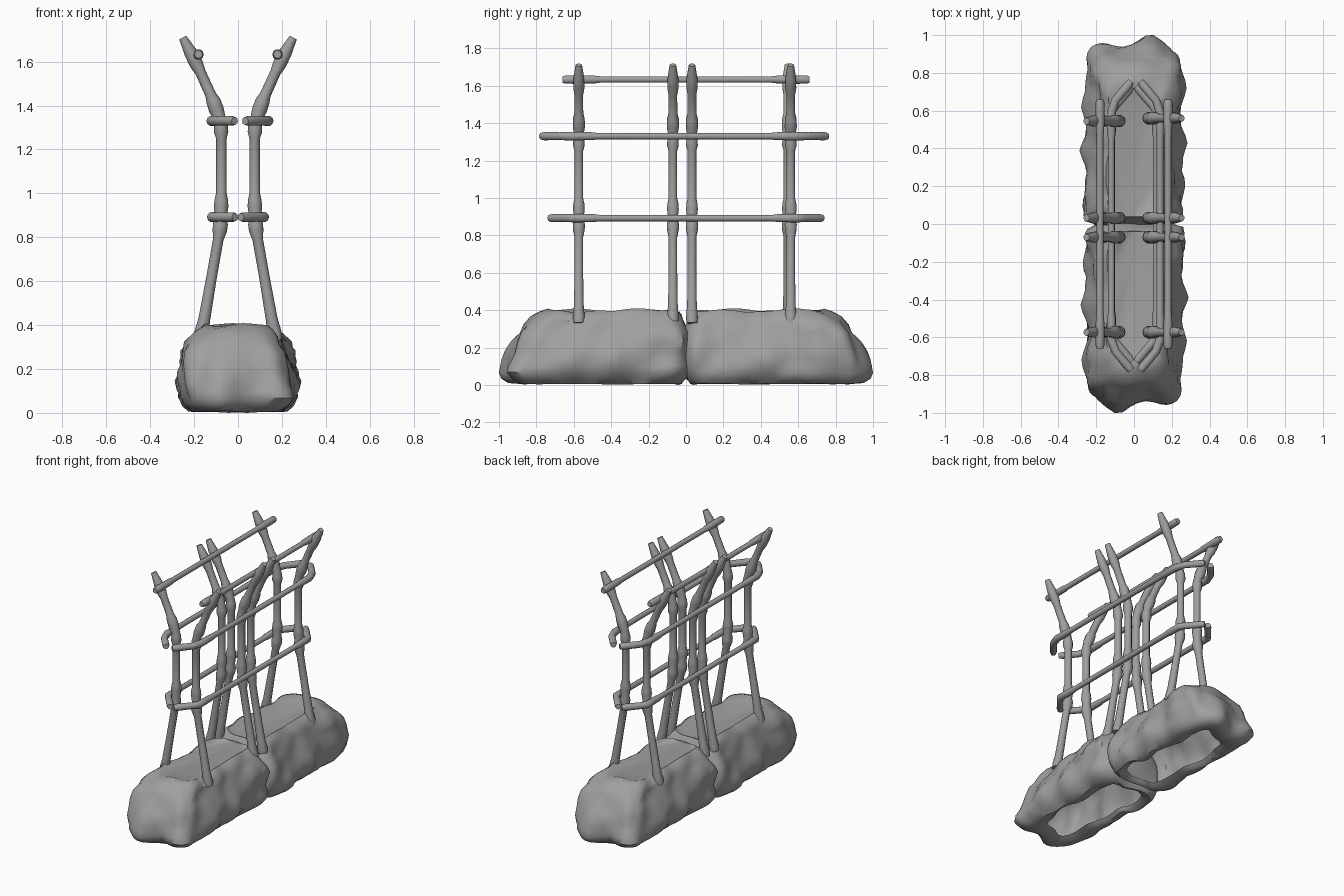
import bpy, bmesh, math
from mathutils import Vector, noise

cube = bpy.data.objects.get("Cube")
if cube:
    bpy.data.objects.remove(cube, do_unlink=True)

grey = bpy.data.materials.new("stone_grey")
grey.use_nodes = True
grey.diffuse_color = (0.35, 0.35, 0.35, 1)
grey.node_tree.nodes["Principled BSDF"].inputs["Base Color"].default_value = (0.35, 0.35, 0.35, 1)


def finish(name, bm, angle):
    bmesh.ops.recalc_face_normals(bm, faces=bm.faces)
    mesh = bpy.data.meshes.new(name)
    bm.to_mesh(mesh)
    bm.free()
    mesh.materials.append(grey)
    mesh.shade_smooth()
    mesh.set_sharp_from_angle(angle=math.radians(angle))
    obj = bpy.data.objects.new(name, mesh)
    bpy.context.collection.objects.link(obj)
    return obj


def skin(bm, rings):
    """Join a list of equal vertex rings with quads."""
    n = len(rings[0])
    for a, b in zip(rings, rings[1:]):
        for i in range(n):
            j = (i + 1) % n
            bm.faces.new((a[i], a[j], b[j], b[i]))


def tube(name, path, ref, sides=10):
    """Round pole through (point, radius) pairs, capped at both ends."""
    bm = bmesh.new()
    pts = [Vector(p) for p, r in path]
    rings = []
    for k, (p, r) in enumerate(path):
        t = (pts[min(k + 1, len(pts) - 1)] - pts[max(k - 1, 0)]).normalized()
        u = t.cross(ref).normalized()
        v = t.cross(u)
        rings.append([bm.verts.new(pts[k] + r * (u * math.cos(a) + v * math.sin(a)))
                      for a in (math.tau * i / sides for i in range(sides))])
    skin(bm, rings)
    bm.faces.new(rings[0])
    bm.faces.new(rings[-1])
    return finish(name, bm, 40)


# Rocky base: an open-bottomed shell with a curled rim, made as two halves.
# Each level: inset along the sides, inset at the outer end, inset at the inner end, height
LEVELS = [(0.12, 0.16, 0.08, 0.03), (0.09, 0.11, 0.06, 0.008), (0.055, 0.07, 0.04, 0.005),
          (0.025, 0.03, 0.02, 0.03), (0.005, 0.005, 0.01, 0.065), (0.0, 0.0, 0.0, 0.1),
          (0.002, 0.01, 0.0, 0.14), (0.006, 0.025, 0.0, 0.18), (0.012, 0.045, 0.0, 0.23),
          (0.02, 0.07, 0.005, 0.28), (0.038, 0.1, 0.015, 0.32), (0.06, 0.135, 0.025, 0.355),
          (0.085, 0.18, 0.035, 0.385), (0.11, 0.225, 0.045, 0.4), (0.135, 0.27, 0.055, 0.387)]
ARC, LONG, SHORT = 6, 20, 7


def outline(half_x, y_low, y_high):
    """Rounded rectangle as (point, outward direction) pairs."""
    r = min(0.1, half_x * 0.6)
    corners = ((1, y_low + r, -90), (1, y_high - r, 0), (-1, y_high - r, 90), (-1, y_low + r, 180))
    loop = []
    for k, (sx, cy, start) in enumerate(corners):
        for i in range(ARC + 1):
            a = math.radians(start + 90 * i / ARC)
            out = Vector((math.cos(a), math.sin(a), 0))
            loop.append((Vector((sx * (half_x - r), cy, 0)) + out * r, out))
        # straight run up to the next corner
        here = loop[-1]
        nsx, ncy, nstart = corners[(k + 1) % 4]
        there = Vector((nsx * (half_x - r), ncy, 0)) + here[1] * r
        steps = LONG if k % 2 == 0 else SHORT
        for i in range(1, steps):
            loop.append((here[0].lerp(there, i / steps), here[1]))
    return loop


def rock_half(name, turn):
    bm = bmesh.new()
    rings = []
    for k, (inset, outer, inner, z) in enumerate(LEVELS):
        ring = []
        for p, out in outline(0.25 - inset, -0.015 + inner, 0.955 - outer):
            p.z = z
            # rounded lumps with creases between them
            if k < len(LEVELS) - 1:
                d = noise.voronoi(p * 4.6 + Vector((3.1, 0.4, 1.7)))[0][0]
                lump = 0.09 * (0.48 - d) + 0.012 * noise.noise(p * 10)
                reach = 0.4 if k > 10 or out.y < -0.5 else 1.0
                p += out * lump * reach
                p.z += lump * (0.4 if k > 10 else 0.15)
            # stones that jut out of the end and the long side
            low = math.exp(-((z - 0.09) / 0.13) ** 2)
            p.y += 0.05 * max(0, out.y) * low * math.exp(-((p.x - 0.08) / 0.07) ** 2)
            p.x += 0.035 * max(0, out.x) * low * math.exp(-((p.y - 0.24) / 0.07) ** 2)
            ring.append(bm.verts.new(p))
        rings.append(ring)
    skin(bm, rings)
    bm.faces.new(rings[-1])
    # settle on the ground, and set the furthest stone at the end of the base
    bottom = min(v.co.z for v in bm.verts)
    slip = 1 - max(v.co.y for v in bm.verts)
    for v in bm.verts:
        v.co.z -= bottom * max(0, 1 - v.co.z / 0.25)
        v.co.y += slip * max(0, v.co.y)
        if turn:
            v.co.x, v.co.y = -v.co.x, -v.co.y
    return finish(name, bm, 42)


rock_half("rock_base_back", False)
rock_half("rock_base_front", True)

# Posts: height, distance from the middle, radius, with knots at the rails
POST = [(0.33, 0.172, 0.030), (0.36, 0.167, 0.033), (0.43, 0.153, 0.027), (0.62, 0.12, 0.024),
        (0.79, 0.09, 0.024), (0.83, 0.083, 0.033), (0.86, 0.08, 0.034), (0.89, 0.078, 0.027),
        (0.94, 0.077, 0.033), (0.97, 0.076, 0.031), (1.0, 0.076, 0.024), (1.25, 0.076, 0.024),
        (1.28, 0.077, 0.033), (1.31, 0.078, 0.031), (1.34, 0.083, 0.027), (1.38, 0.098, 0.034),
        (1.42, 0.112, 0.033), (1.45, 0.125, 0.025), (1.55, 0.17, 0.024), (1.59, 0.19, 0.031),
        (1.64, 0.215, 0.030), (1.71, 0.252, 0.018)]


def rail(name, side, x, z, half, shift, bend):
    """Lengthwise rail, thicker near the outer posts, ends bent inward."""
    path = [(x, 0.66, 0.018), (x, 0.645, 0.023)]
    if bend:
        path = [(x - 0.105, half, 0.018), (x - 0.09, half - 0.02, 0.023), (x - 0.022, half - 0.1, 0.022)]
    path += [(x, y, r) for y, r in ((0.6, 0.024), (0.54, 0.023), (0.49, 0.022), (0.46, 0.018), (0.06, 0.018))]
    full = [(px, -py, r) for px, py, r in path] + [(px, py, r) for px, py, r in reversed(path)]
    tube(name, [((side * px, py + shift, z), r) for px, py, r in full], Vector((0, 0, 1)))


for side, label in ((1, "left"), (-1, "right")):
    for k, y in enumerate((-0.573, -0.07, 0.032, 0.56 if side > 0 else 0.545)):
        tube(f"post_{label}_{k + 1}", [((side * x, y, z), r) for z, x, r in POST], Vector((0, 1, 0)))
    rail(f"lower_rail_{label}", side, 0.118, 0.892, 0.73, 0, True)
    rail(f"middle_rail_{label}", side, 0.138 if side > 0 else 0.12, 1.33, 0.765, -0.01, True)
    rail(f"top_rail_{label}", side, 0.18, 1.633, 0.66, 0, False)
